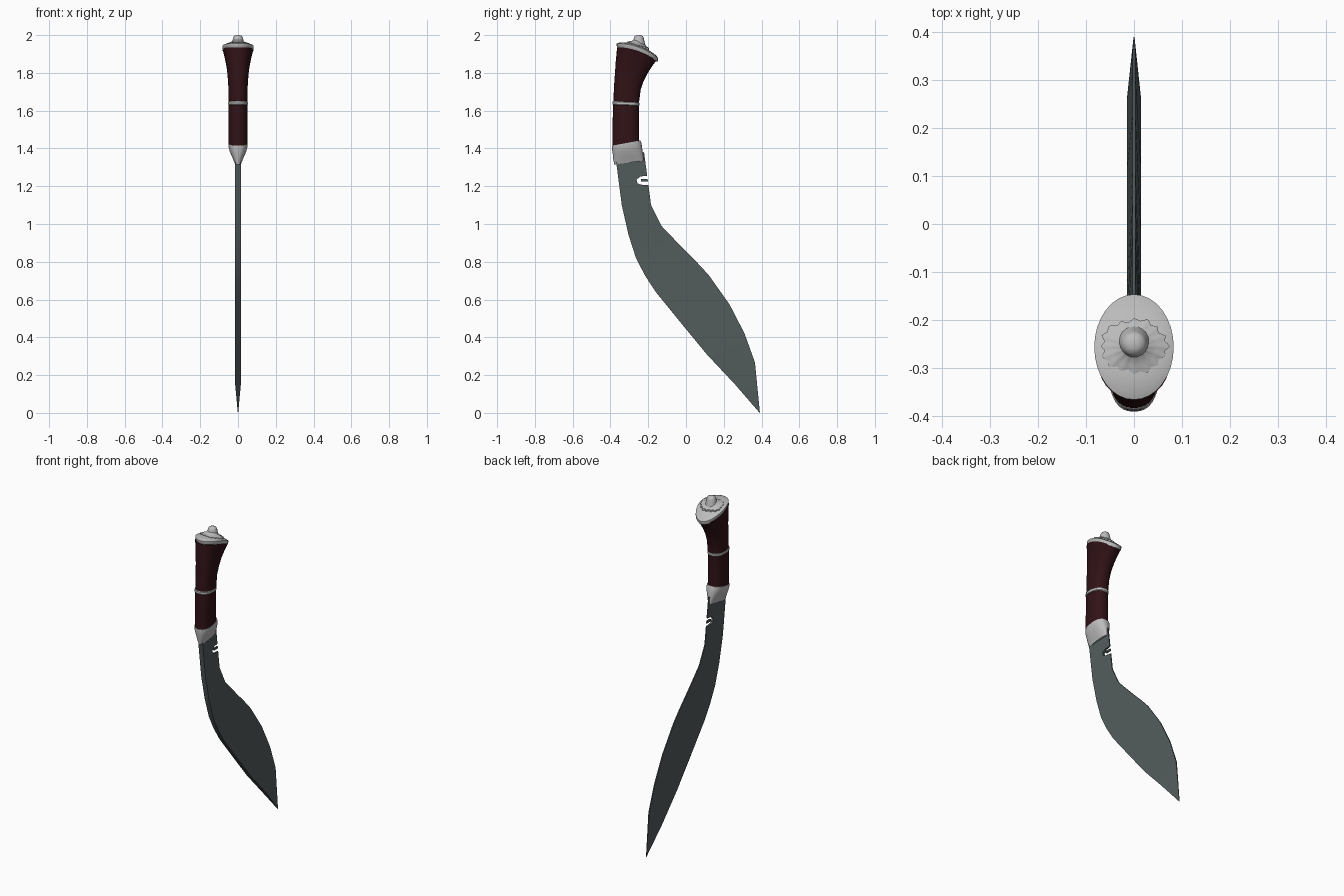
import bpy, bmesh, math

if "Cube" in bpy.data.objects:
    bpy.data.objects.remove(bpy.data.objects["Cube"])


def material(name, rgb):
    m = bpy.data.materials.new(name)
    m.diffuse_color = (*rgb, 1)
    m.use_nodes = True
    m.node_tree.nodes["Principled BSDF"].inputs["Base Color"].default_value = m.diffuse_color
    return m


STEEL = material("dark_steel", (0.085, 0.105, 0.105))
SILVER = material("silver", (0.50, 0.50, 0.50))
WOOD = material("dark_red_wood", (0.030, 0.006, 0.008))


def finish(name, bm, mat, angle=35):
    bmesh.ops.recalc_face_normals(bm, faces=bm.faces)
    me = bpy.data.meshes.new(name)
    bm.to_mesh(me)
    bm.free()
    ob = bpy.data.objects.new(name, me)
    bpy.context.collection.objects.link(ob)
    if mat:
        me.materials.append(mat)
    bpy.ops.object.select_all(action='DESELECT')
    ob.select_set(True)
    bpy.context.view_layer.objects.active = ob
    if angle:
        bpy.ops.object.shade_smooth_by_angle(angle=math.radians(angle))
    return ob


def skin(name, loops, mat, angle=35):
    """Bridge a list of closed point loops and cap both ends."""
    bm = bmesh.new()
    rings = [[bm.verts.new(p) for p in loop] for loop in loops]
    n = len(rings[0])
    for a, b in zip(rings, rings[1:]):
        for i in range(n):
            j = (i + 1) % n
            bm.faces.new((a[i], a[j], b[j], b[i]))
    bm.faces.new(rings[0])
    bm.faces.new(rings[-1])
    return finish(name, bm, mat, angle)


def oval(back, front, half, bow=0.0, s=1.0, power=2.0, n=32):
    """Tilted oval spanning two (y, z) points, bowed upward in the middle."""
    pts = []
    for i in range(n):
        t = 2 * math.pi * i / n
        u = math.copysign(abs(math.cos(t)) ** (2 / power), math.cos(t)) * s
        v = math.copysign(abs(math.sin(t)) ** (2 / power), math.sin(t)) * s
        y = (back[0] + front[0]) / 2 + (front[0] - back[0]) / 2 * u
        z = (back[1] + front[1]) / 2 + (front[1] - back[1]) / 2 * u
        pts.append((half * v, y, z + bow * (1 - u * u)))
    return pts


# Blade: wedge section, thick at the spine and thin at the cutting edge
spine = [(-.375, 1.37), (-.34, 1.10), (-.305, .945), (-.265, .82), (-.217, .727),
         (-.16, .64), (-.03, .48), (.11, .31), (.26, .15), (.39, 0)]
edge = [(-.222, 1.38), (-.185, 1.10), (-.13, .99), (-.015, .87), (.055, .80),
        (.12, .73), (.23, .575), (.31, .42), (.365, .267), (.391, .004)]
loops = []
for i, (s, e) in enumerate(zip(spine, edge)):
    w = 0.001 if i == 9 else 0.015
    t = 0.001 if i == 9 else 0.003
    loops.append([(-w, *s), (w, *s), (t, *e), (-t, *e)])
blade = skin("blade", loops, STEEL, 20)

# Notch near the grip, with a small prong left in its middle
notch = [(-.15, 1.26), (-.24, 1.252), (-.262, 1.235), (-.257, 1.216), (-.24, 1.208),
         (-.15, 1.205), (-.15, 1.224), (-.238, 1.226), (-.238, 1.238), (-.15, 1.241)]
cutter = skin("notch_cutter", [[(x, y, z) for y, z in notch] for x in (-.1, .1)], None, 0)
cutter.hide_render = True
mod = blade.modifiers.new("notch", 'BOOLEAN')
mod.operation, mod.solver, mod.object = 'DIFFERENCE', 'EXACT', cutter
bpy.context.view_layer.objects.active = blade
bpy.ops.object.modifier_apply(modifier="notch")
bpy.data.objects.remove(cutter)

# Bolster between blade and grip
skin("bolster", [
    oval((-.380, 1.315), (-.225, 1.335), .018, power=2.4),
    oval((-.386, 1.345), (-.226, 1.365), .030, power=2.4),
    oval((-.388, 1.375), (-.232, 1.400), .045, power=2.4),
    oval((-.392, 1.400), (-.236, 1.430), .051, power=2.4),
    oval((-.391, 1.415), (-.242, 1.442), .051, power=2.4)], SILVER, 30)

# Flared grip
grip = [((-.390, 1.405), (-.248, 1.430), .050, 0),
        ((-.389, 1.53), (-.249, 1.53), .050, 0),
        ((-.385, 1.64), (-.250, 1.635), .050, 0),
        ((-.381, 1.73), (-.240, 1.71), .051, .004),
        ((-.376, 1.80), (-.225, 1.755), .055, .008),
        ((-.372, 1.86), (-.202, 1.80), .062, .012),
        ((-.367, 1.91), (-.176, 1.84), .072, .016),
        ((-.365, 1.935), (-.156, 1.866), .079, .018)]
skin("grip", [oval(b, f, h, bow, power=2.3) for b, f, h, bow in grip], WOOD, 50)

# Ring around the grip
skin("grip_ring", [oval((-.388 - g, z + .006), (-.248 + g, z), .051 + g, power=2.3)
                   for z, g in ((1.625, -.002), (1.629, .001), (1.641, .001), (1.645, -.002))],
     SILVER, 30)

# Domed pommel plate
skin("pommel_plate", [oval((-.367 + d, 1.955 + dz), (-.147 - d, 1.880 + dz), .083 - d, .02, s)
                      for d, dz, s in ((.005, -.022, 1), (0, -.012, 1), (0, 0, 1),
                                       (0, .006, .85), (0, .010, .5), (0, .012, .05))],
     SILVER, 30)

# Jagged flower rosette rising toward the knob
rosette = []
for s, lift in ((1, -.012), (1, .006), (.75, .012), (.5, .018), (.3, .030)):
    loop = []
    for i in range(64):
        t = 2 * math.pi * i / 64
        r = s * (1 + s * (.06 * math.cos(16 * t) + .04 * math.cos(5 * t)))
        x, y = .068 * r * math.cos(t), .055 * r * math.sin(t)
        loop.append((x, y - .255, 1.946 + lift - .28 * y - 1.2 * y * y - x * x))
    rosette.append(loop)
skin("pommel_rosette", rosette, SILVER, 40)

# Rounded knob on top
skin("pommel_knob", [[(r * math.cos(2 * math.pi * i / 24), -.25 + r * math.sin(2 * math.pi * i / 24), z)
                      for i in range(24)]
                     for r, z in ((.036, 1.945), (.030, 1.965), (.026, 1.985), (.021, 1.995), (.010, 2.0))],
     SILVER, 50)
